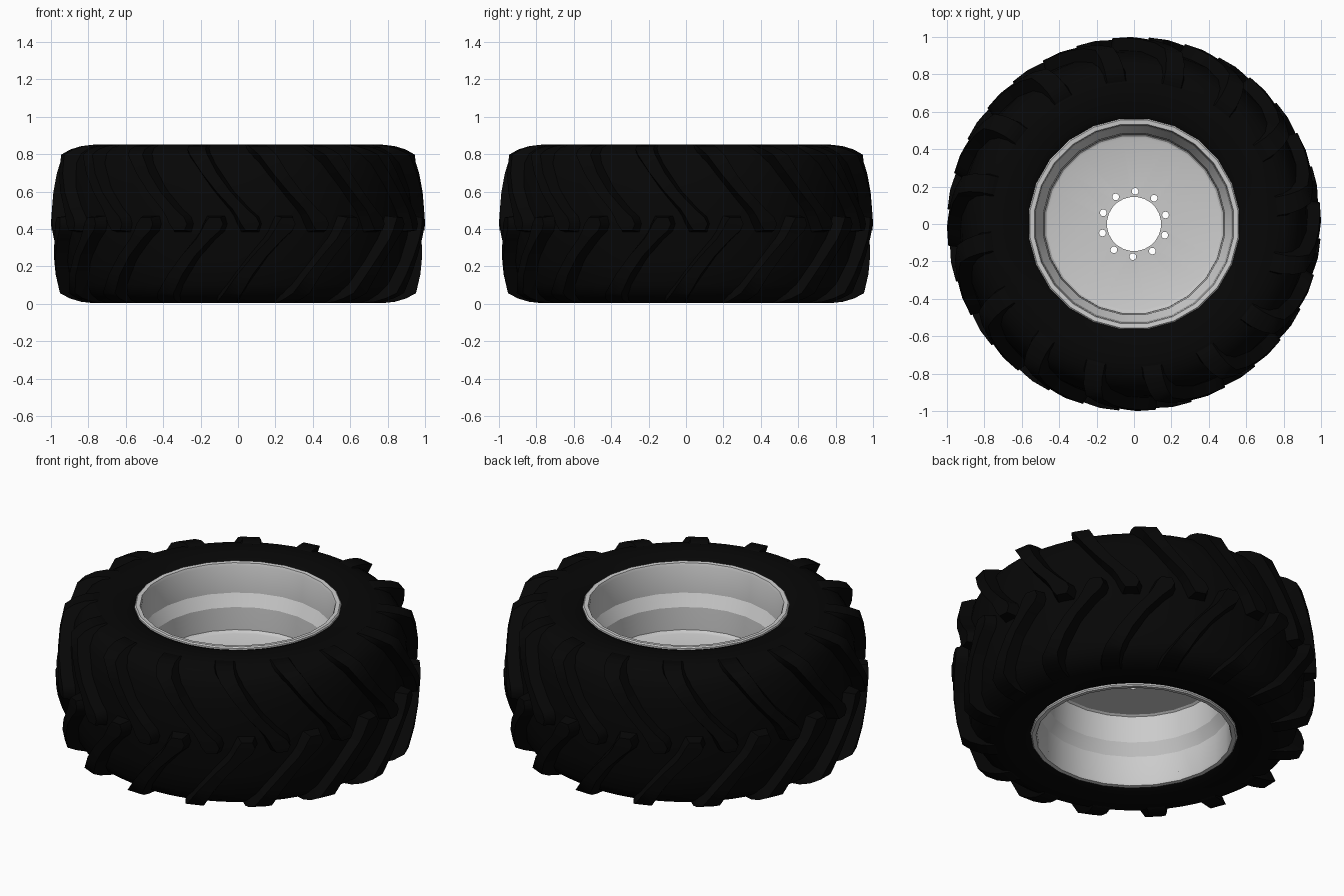
import bpy, bmesh, math
from mathutils import Vector

if "Cube" in bpy.data.objects:
    bpy.data.objects.remove(bpy.data.objects["Cube"])

MID = 0.427      # height of the wheel's middle plane
LUGS = 16        # lugs per tread row


def polar(r, a, z):
    return Vector((r * math.cos(a), r * math.sin(a), z))


def smooth(ob, angle):
    bpy.ops.object.select_all(action='DESELECT')
    bpy.context.view_layer.objects.active = ob
    ob.select_set(True)
    bpy.ops.object.shade_smooth_by_angle(angle=math.radians(angle))


def finish(name, bm, mat=None, angle=None):
    bmesh.ops.recalc_face_normals(bm, faces=bm.faces)
    me = bpy.data.meshes.new(name)
    bm.to_mesh(me)
    bm.free()
    ob = bpy.data.objects.new(name, me)
    bpy.context.collection.objects.link(ob)
    if mat:
        me.materials.append(mat)
    if angle:
        smooth(ob, angle)
    return ob


def lathe(profile, sides, closed=False):
    # spin an (r, z) profile around the z axis
    bm = bmesh.new()
    step = 2 * math.pi / sides
    rings = [[bm.verts.new(polar(r, (i + 0.5) * step, z)) for r, z in profile]
             for i in range(sides)]
    n = len(profile)
    for i in range(sides):
        a, b = rings[i], rings[(i + 1) % sides]
        for j in range(n if closed else n - 1):
            k = (j + 1) % n
            bm.faces.new((a[j], b[j], b[k], a[k]))
    return bm


def mirrored(half):
    # half profile given as (r, height above middle), from top to middle
    top = [(r, MID + h) for r, h in half]
    return top + [(r, MID - h) for r, h in reversed(half) if h > 0]


rubber = bpy.data.materials.new("rubber")
rubber.diffuse_color = (0.002, 0.002, 0.002, 1)
rubber.use_nodes = True
rubber.node_tree.nodes["Principled BSDF"].inputs["Base Color"].default_value = rubber.diffuse_color

# tyre carcass
tire_half = [(0.53, 0.36), (0.55, 0.39), (0.60, 0.410), (0.68, 0.424), (0.75, 0.424),
             (0.81, 0.408), (0.86, 0.375), (0.893, 0.325), (0.922, 0.20), (0.935, 0.0)]
finish("tire_carcass", lathe(mirrored(tire_half), 64), rubber, 50)

# tread lug stations: top radius, top height, base radius, base height, angle, half width
LUG = [(0.997, -0.035, 0.92, -0.045, 0.010, 0.030),
       (1.000, 0.000, 0.92, 0.000, 0.005, 0.050),
       (0.998, 0.035, 0.92, 0.040, -0.012, 0.050),
       (0.995, 0.080, 0.92, 0.080, -0.052, 0.039),
       (0.988, 0.170, 0.905, 0.170, -0.138, 0.038),
       (0.975, 0.270, 0.885, 0.270, -0.218, 0.042),
       (0.952, 0.370, 0.855, 0.350, -0.285, 0.050),
       (0.900, 0.398, 0.83, 0.375, -0.310, 0.055),
       (0.840, 0.416, 0.79, 0.395, -0.325, 0.060),
       (0.770, 0.424, 0.75, 0.410, -0.330, 0.064)]


def add_lug(bm, turn, side):
    rows = []
    for rt, ht, rb, hb, ang, w in LUG:
        a = turn + ang
        wb = w + 0.024
        rows.append([bm.verts.new(polar(r, a + d, MID + side * h)) for r, h, d in
                     ((rb, hb, -wb), (rt, ht, -w), (rt, ht, w), (rb, hb, wb))])
    for p, q in zip(rows, rows[1:]):
        for j in range(4):
            k = (j + 1) % 4
            bm.faces.new((p[j], p[k], q[k], q[j]))
    bm.faces.new(rows[0])
    bm.faces.new(rows[-1])


# two staggered rows of lugs forming the chevron tread
pitch = 2 * math.pi / LUGS
start = math.radians(-86.5)
for name, side, shift in (("upper_tread_lugs", 1, 0), ("lower_tread_lugs", -1, -pitch / 2)):
    bm = bmesh.new()
    for i in range(LUGS):
        add_lug(bm, start + shift + i * pitch, side)
    finish(name, bm, rubber, 50)

# stepped rim barrel with rounded lips
rim_half = [(0.545, 0.36), (0.567, 0.385), (0.567, 0.405), (0.560, 0.412), (0.537, 0.410),
            (0.531, 0.395), (0.525, 0.235), (0.488, 0.165), (0.482, 0.0)]
finish("rim_barrel", lathe(mirrored(rim_half), 24), None, 22)

# thin wheel disc with a raised edge, open in the centre for the hub
disc = [(0.145, 0.443), (0.460, 0.443), (0.472, 0.447), (0.482, 0.458),
        (0.482, 0.420), (0.470, 0.428), (0.145, 0.428)]
disc_ob = finish("wheel_disc", lathe(disc, 24, closed=True))

# bolt holes cut through the disc
bm = bmesh.new()
for i in range(10):
    ret = bmesh.ops.create_cone(bm, cap_ends=True, segments=12,
                                radius1=0.018, radius2=0.018, depth=0.2)
    bmesh.ops.translate(bm, verts=ret["verts"],
                        vec=polar(0.175, math.radians(88 + 36 * i), 0.43))
cutter = finish("bolt_hole_cutter", bm)
cutter.hide_render = True
mod = disc_ob.modifiers.new("bolt_holes", 'BOOLEAN')
mod.operation = 'DIFFERENCE'
mod.solver = 'EXACT'
mod.object = cutter
bpy.context.view_layer.objects.active = disc_ob
bpy.ops.object.modifier_apply(modifier=mod.name)
bpy.data.objects.remove(cutter)
smooth(disc_ob, 25)
